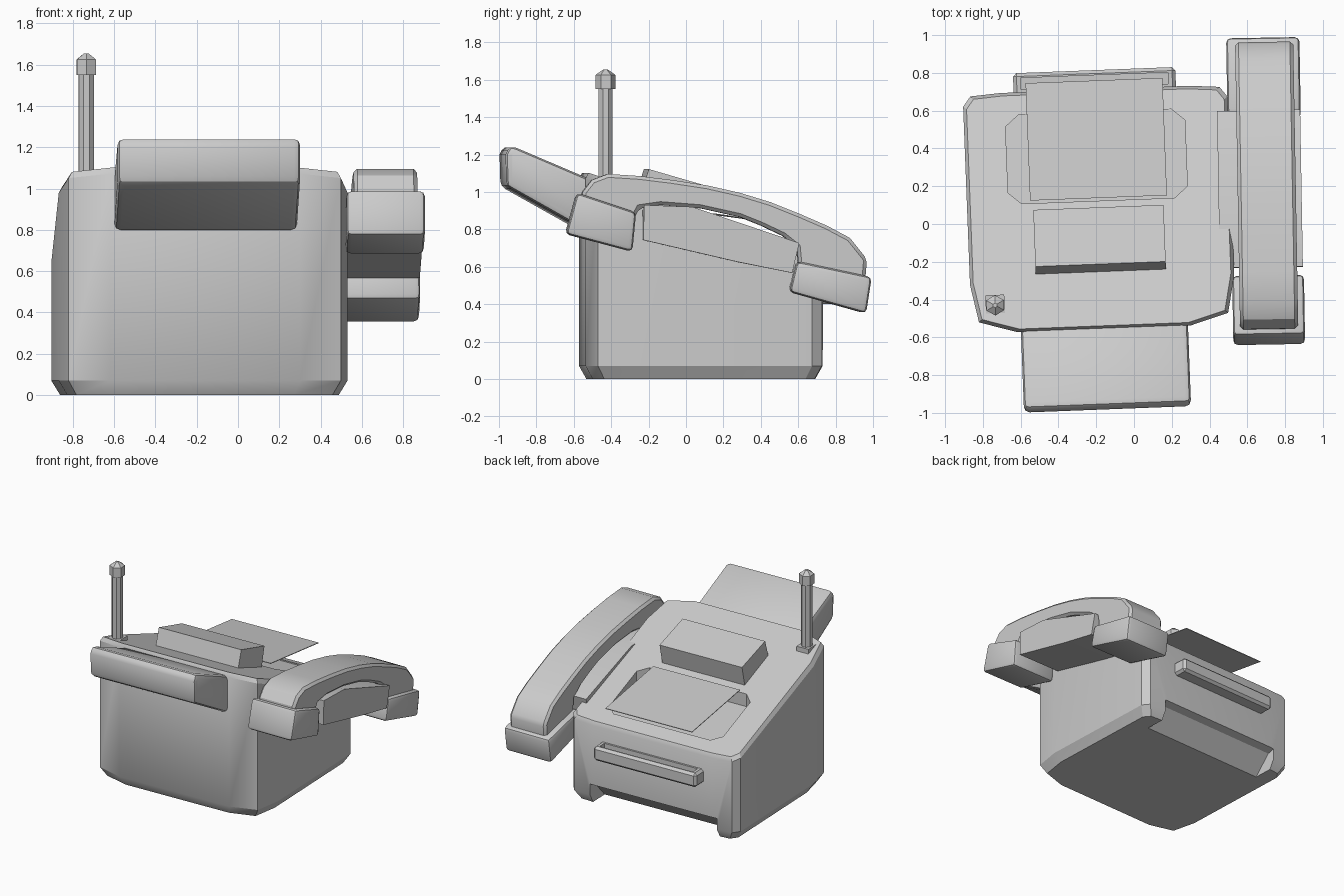
import bpy, bmesh, math

cube = bpy.data.objects.get("Cube")
if cube:
    bpy.data.objects.remove(cube, do_unlink=True)

GREY = (0.6, 0.6, 0.6, 1)
grey = bpy.data.materials.new("plain grey")
grey.use_nodes = True
grey.diffuse_color = GREY
for node in grey.node_tree.nodes:
    if node.type == 'BSDF_PRINCIPLED':
        node.inputs["Base Color"].default_value = GREY

BODY_YAW = math.radians(2.2)
HANDSET_YAW = math.radians(1)


def activate(ob):
    bpy.ops.object.select_all(action='DESELECT')
    ob.select_set(True)
    bpy.context.view_layer.objects.active = ob


def apply_modifier(ob, mod):
    activate(ob)
    bpy.ops.object.modifier_apply(modifier=mod.name)


def loft(name, rings, yaw=BODY_YAW, bevel=0, segments=2):
    """Skin a list of equal closed rings and cap both ends."""
    bm = bmesh.new()
    rows = [[bm.verts.new(p) for p in ring] for ring in rings]
    n = len(rows[0])
    for a, b in zip(rows, rows[1:]):
        for i in range(n):
            j = (i + 1) % n
            bm.faces.new((a[i], a[j], b[j], b[i]))
    bm.faces.new(rows[0][::-1])
    bm.faces.new(rows[-1])
    bmesh.ops.recalc_face_normals(bm, faces=bm.faces)
    mesh = bpy.data.meshes.new(name)
    bm.to_mesh(mesh)
    bm.free()
    ob = bpy.data.objects.new(name, mesh)
    bpy.context.collection.objects.link(ob)
    mesh.materials.append(grey)
    ob.rotation_euler.z = yaw
    if bevel:
        mod = ob.modifiers.new("rounding", 'BEVEL')
        mod.width = bevel
        mod.segments = segments
        mod.angle_limit = math.radians(35)
        apply_modifier(ob, mod)
    return ob


def extrude_x(name, profile, x0, x1, **options):
    """Side profile of (y, z) points stretched from x0 to x1."""
    return loft(name, [[(x, y, z) for y, z in profile] for x in (x0, x1)], **options)


def box(name, x0, x1, y0, y1, z0, z1, **options):
    return extrude_x(name, [(y0, z0), (y1, z0), (y1, z1), (y0, z1)], x0, x1, **options)


def post(name, x, y, sections, sides):
    """Upright faceted post from (radius, height) sections."""
    turn = [2 * math.pi * (i + 0.5) / sides for i in range(sides)]
    return loft(name, [[(x + r * math.cos(t), y + r * math.sin(t), z) for t in turn]
                       for r, z in sections])


def carve(ob, cutter):
    cutter.hide_render = True
    bpy.context.view_layer.update()
    mod = ob.modifiers.new("carve", 'BOOLEAN')
    mod.operation = 'DIFFERENCE'
    mod.solver = 'EXACT'
    mod.object = cutter
    apply_modifier(ob, mod)
    bpy.data.objects.remove(cutter, do_unlink=True)


# Sloping body with cut corners, mirrored about its own middle
MID = -0.18
half = [(0.46, -0.548), (0.66, -0.489), (0.70, -0.29),
        (0.70, 0.655), (0.66, 0.708), (0.50, 0.72)]
outline = half + [(-x, y) for x, y in reversed(half)]


def body_ring(scale, height):
    return [(MID + x * scale, 0.09 + (y - 0.09) * scale, height(y)) for x, y in outline]


def top(y):
    return 1.085 - 0.36 * (y + 0.5)


body = loft("body", [
    body_ring(0.94, lambda y: 0),
    body_ring(1, lambda y: 0.07),
    body_ring(1, lambda y: top(y) - 0.03),
    body_ring(0.975, top)])

# Sunken paper bed, deepest at its front end
bed = [(-0.59, 0.13), (0.22, 0.13), (0.29, 0.19), (0.29, 0.54),
       (0.22, 0.60), (-0.59, 0.60), (-0.66, 0.54), (-0.66, 0.19)]
carve(body, loft("bed_cutter", [
    [(x, y, 0.76 - 0.18 * (y - 0.13)) for x, y in bed],
    [(x, y, 1.2) for x, y in bed]]))

# Hollow under the rear edge
carve(body, extrude_x("hollow_cutter", [(0.5, -0.03), (0.66, 0.14), (0.78, 0.17), (0.8, -0.03)],
                      -0.72, 0.34))

# Front tray
tray = extrude_x("front_tray", [(-0.975, 1.2), (-0.95, 1.25), (-0.48, 1.05), (-0.48, 0.8),
                                (-0.56, 0.8), (-0.97, 1.03)],
                 -0.62, 0.265, bevel=0.03)

# Raised panel and paper sheet on the slope
extrude_x("raised_panel", [(-0.26, 0.95), (-0.205, 1.122), (0.095, 1.035), (0.05, 0.84)],
          -0.53, 0.16)
extrude_x("paper_sheet", [(0.145, 0.885), (0.145, 0.88), (0.767, 0.797), (0.767, 0.802)],
          -0.545, 0.18)

# Rear output lip with a groove
lip = box("rear_lip", -0.61, 0.25, 0.66, 0.822, 0.40, 0.51, bevel=0.018, segments=1)
carve(lip, box("groove_cutter", -0.57, 0.21, 0.735, 0.795, 0.47, 0.6))

# Antenna
AX, AY = -0.751, -0.402
box("antenna_base", AX - 0.05, AX + 0.05, AY - 0.055, AY + 0.055, 0.95, 1.07)
post("antenna_rod", AX, AY, [(0.04, 1.0), (0.04, 1.58)], 8)
post("antenna_cap", AX, AY, [(0.054, 1.55), (0.054, 1.625), (0.012, 1.655)], 6)

# Handset cradle on the side
extrude_x("handset_cradle", [(-0.24, 0.93), (0.02, 0.92), (0.59, 0.727), (0.553, 0.567),
                             (0.26, 0.626), (-0.243, 0.743)],
          0.45, 0.89, yaw=HANDSET_YAW)

# Handset grip and the two cups
grip = [(-0.56, 0.95), (-0.555, 1.0), (-0.505, 1.064), (-0.42, 1.096), (-0.25, 1.085),
        (-0.08, 1.064), (0.11, 1.035), (0.286, 0.995), (0.45, 0.945), (0.607, 0.882),
        (0.75, 0.82), (0.874, 0.754), (0.965, 0.64), (0.955, 0.52), (0.6, 0.6),
        (0.59, 0.706), (0.516, 0.765), (0.4, 0.82), (0.286, 0.866), (0.07, 0.914),
        (-0.14, 0.93), (-0.25, 0.914), (-0.285, 0.85)]
handset = [
    extrude_x("handset_grip", grip, 0.552, 0.86, yaw=HANDSET_YAW, bevel=0.018, segments=1),
    extrude_x("front_cup", [(-0.585, 0.995), (-0.27, 0.89), (-0.29, 0.68), (-0.645, 0.775)],
              0.515, 0.895, yaw=HANDSET_YAW, bevel=0.025),
    extrude_x("rear_cup", [(0.59, 0.63), (0.99, 0.545), (0.96, 0.35), (0.55, 0.465)],
              0.505, 0.893, yaw=HANDSET_YAW, bevel=0.025)]
for part in handset:
    part.location.y = -0.012

# Soft shading that keeps the hard edges
for ob in list(bpy.context.scene.objects):
    if ob.type == 'MESH' and grey.name in ob.data.materials:
        activate(ob)
        bpy.ops.object.shade_smooth_by_angle(angle=math.radians(30))
